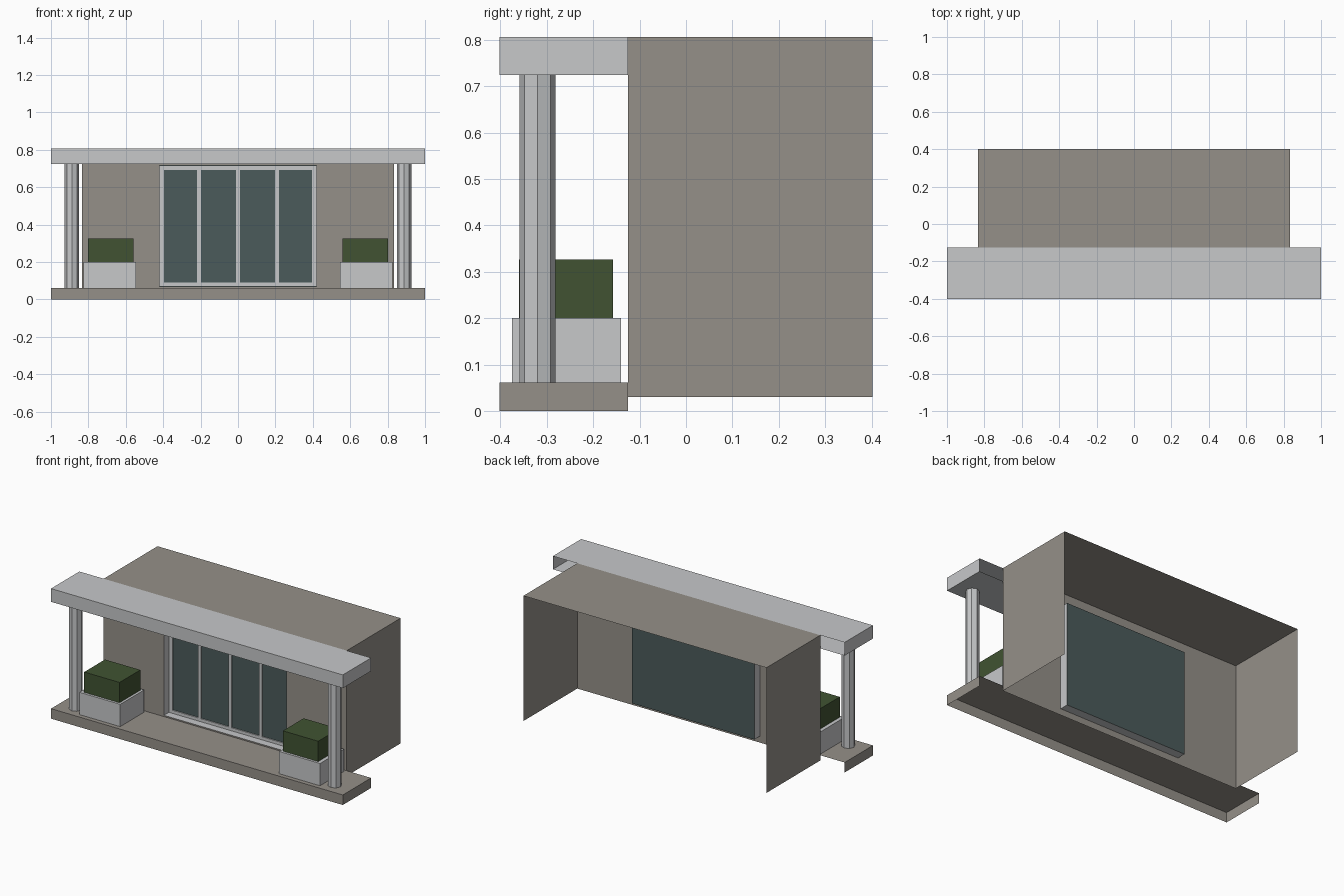
import bpy, bmesh, math

cube = bpy.data.objects.get("Cube")
if cube:
    bpy.data.objects.remove(cube, do_unlink=True)


def material(name, rgb):
    m = bpy.data.materials.new(name)
    m.use_nodes = True
    m.diffuse_color = (*rgb, 1)
    m.node_tree.nodes["Principled BSDF"].inputs["Base Color"].default_value = (*rgb, 1)
    return m


STONE = material("warm_grey_stone", (0.30, 0.28, 0.25))
WHITE = material("pale_grey_paint", (0.57, 0.58, 0.59))
GLASS = material("dark_teal_glass", (0.07, 0.105, 0.105))
HEDGE = material("hedge_green", (0.052, 0.086, 0.032))


def finish(name, bm, mat):
    mesh = bpy.data.meshes.new(name)
    bm.to_mesh(mesh)
    bm.free()
    mesh.materials.append(mat)
    obj = bpy.data.objects.new(name, mesh)
    bpy.context.scene.collection.objects.link(obj)
    return obj


def add_box(bm, x, y, z, open_sides=()):
    """Add a box from ranges, leaving out the sides named in open_sides."""
    v = [[[bm.verts.new((a, b, c)) for c in z] for b in y] for a in x]
    sides = {
        "left": (v[1][0][0], v[1][1][0], v[1][1][1], v[1][0][1]),
        "right": (v[0][1][0], v[0][0][0], v[0][0][1], v[0][1][1]),
        "front": (v[0][0][0], v[1][0][0], v[1][0][1], v[0][0][1]),
        "back": (v[1][1][0], v[0][1][0], v[0][1][1], v[1][1][1]),
        "top": (v[0][0][1], v[1][0][1], v[1][1][1], v[0][1][1]),
        "bottom": (v[0][1][0], v[1][1][0], v[1][0][0], v[0][0][0]),
    }
    for side, corners in sides.items():
        if side not in open_sides:
            bm.faces.new(corners)


def box(name, x, y, z, mat, open_sides=()):
    bm = bmesh.new()
    add_box(bm, x, y, z, open_sides)
    return finish(name, bm, mat)


# Main dimensions
FRONT, WALL, BACK = -0.402, -0.125, 0.402
HALF, FLOOR, SOFFIT, ROOF = 0.833, 0.062, 0.724, 0.806
DOOR, SILL, HEAD = 0.42, 0.07, 0.715
GLAZING = -0.07

# House shell: roof and side walls, open behind and below
box("house_shell", (-HALF, HALF), (WALL, BACK), (0.03, ROOF), STONE,
    ("front", "back", "bottom"))

# Front wall around the door opening
bm = bmesh.new()
for x, z in (((-HALF, -DOOR), (0.03, ROOF)), ((DOOR, HALF), (0.03, ROOF)),
             ((-DOOR, DOOR), (0.03, SILL)), ((-DOOR, DOOR), (HEAD, ROOF))):
    bm.faces.new([bm.verts.new(p) for p in (
        (x[0], WALL, z[0]), (x[1], WALL, z[0]), (x[1], WALL, z[1]), (x[0], WALL, z[1]))])
finish("front_wall", bm, STONE)

# Porch slab and canopy
box("porch_slab", (-1, 1), (FRONT, WALL), (0, FLOOR), STONE, ("back", "bottom"))
box("canopy", (-1, 1), (FRONT, WALL), (SOFFIT, ROOF), WHITE, ("back",))

# Door lining, frame and mullions
box("door_lining", (-DOOR, DOOR), (WALL, GLAZING), (SILL, HEAD), WHITE, ("front", "back"))
bm = bmesh.new()
bars = (GLAZING - 0.008, GLAZING - 0.001)
inner = DOOR - 0.024
for s in (-1, 1):
    add_box(bm, sorted((s * inner, s * (DOOR - 0.001))), bars, (SILL + 0.001, HEAD - 0.001))
for z in ((SILL + 0.001, SILL + 0.02), (HEAD - 0.024, HEAD - 0.001)):
    add_box(bm, (-inner, inner), bars, z)
for x in (-0.209, 0, 0.209):
    add_box(bm, (x - 0.01, x + 0.01), bars, (SILL + 0.02, HEAD - 0.024))
finish("door_frame", bm, WHITE)

# Glass sheet behind the frame
bm = bmesh.new()
bm.faces.new([bm.verts.new(p) for p in (
    (-DOOR, GLAZING, SILL), (DOOR, GLAZING, SILL), (DOOR, GLAZING, HEAD), (-DOOR, GLAZING, HEAD))])
finish("door_glass", bm, GLASS)

# Columns, planters and hedges on both sides
for side, s in (("left", 1), ("right", -1)):
    bm = bmesh.new()
    bmesh.ops.create_cone(bm, segments=8, radius1=0.039, radius2=0.039,
                          depth=SOFFIT - FLOOR, cap_ends=False)
    # Keep a corner of the octagon on each axis
    column = finish(side + "_column", bm, WHITE)
    column.location = (s * 0.888, -0.32, (FLOOR + SOFFIT) / 2)
    box(side + "_planter", sorted((s * 0.545, s * 0.825)), (-0.375, -0.14),
        (FLOOR, 0.2), WHITE, ("bottom",))
    box(side + "_hedge", sorted((s * 0.56, s * 0.802)), (-0.36, -0.157),
        (0.2, 0.326), HEDGE, ("bottom",))
